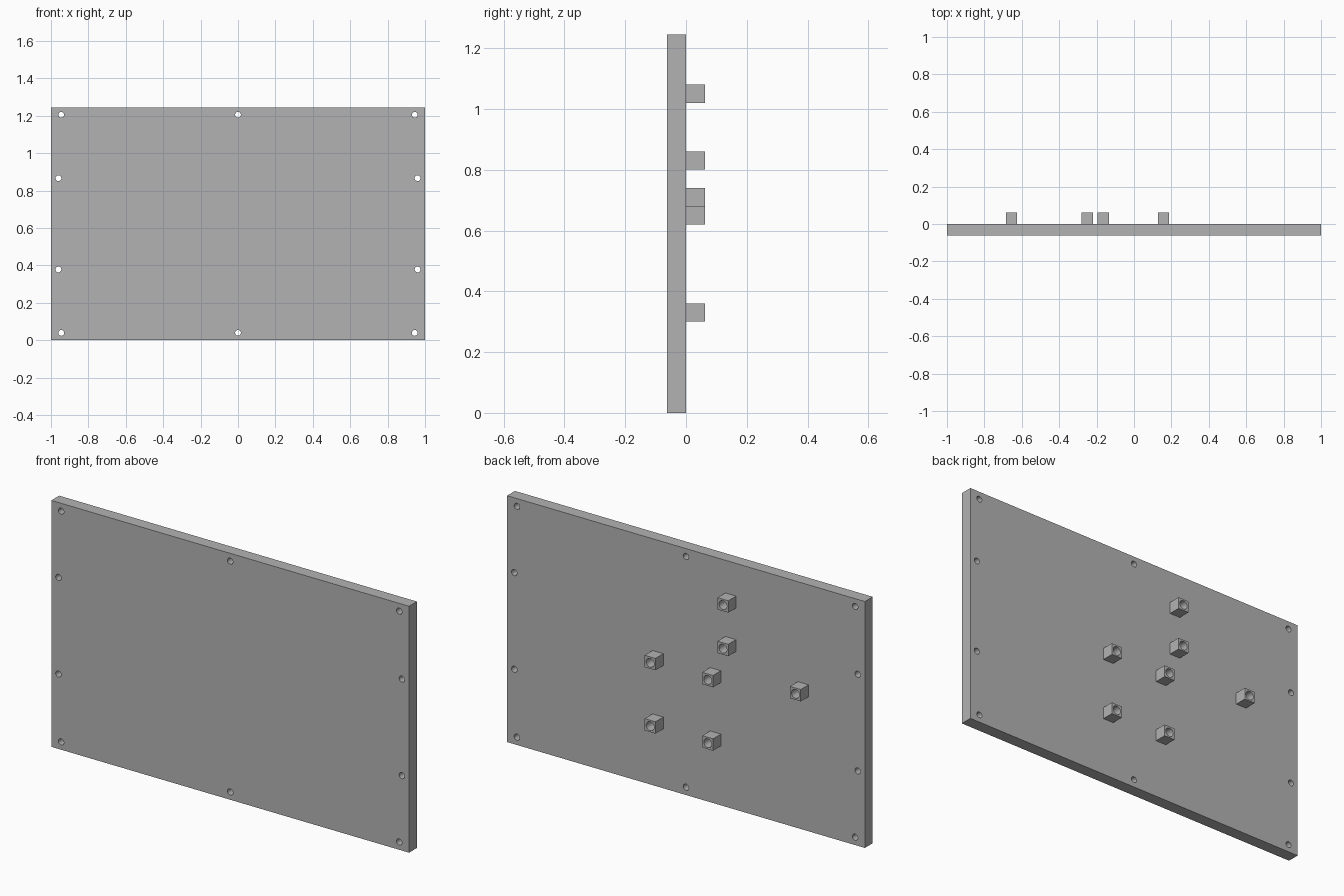
import bpy
import bmesh
from math import radians
from mathutils import Matrix, Vector

cube = bpy.data.objects.get("Cube")
if cube:
    bpy.data.objects.remove(cube, do_unlink=True)

WIDTH, HEIGHT, DEPTH = 2.0, 1.245, 0.0625
BLOCK = 0.06

grey = bpy.data.materials.new("plain grey")
grey.use_nodes = True
colour = (0.45, 0.45, 0.45, 1)
grey.diffuse_color = colour
grey.node_tree.nodes["Principled BSDF"].inputs["Base Color"].default_value = colour


def finish(name, bm):
    mesh = bpy.data.meshes.new(name)
    bm.to_mesh(mesh)
    bm.free()
    mesh.materials.append(grey)
    obj = bpy.data.objects.new(name, mesh)
    bpy.context.collection.objects.link(obj)
    return obj


def box(name, centre, size):
    bm = bmesh.new()
    bmesh.ops.create_cube(bm, size=1, matrix=Matrix.Translation(centre) @ Matrix.Diagonal((*size, 1)))
    return finish(name, bm)


def drill(obj, points, radius, y, length):
    """Cut round holes running along y at the given (x, z) points."""
    bm = bmesh.new()
    for x, z in points:
        bmesh.ops.create_cone(
            bm, cap_ends=True, segments=32, radius1=radius, radius2=radius, depth=length,
            matrix=Matrix.Translation((x, y, z)) @ Matrix.Rotation(radians(90), 4, "X"))
    cutter = finish("hole_cutter", bm)
    cutter.hide_render = True
    mod = obj.modifiers.new("holes", "BOOLEAN")
    mod.operation, mod.solver, mod.object = "DIFFERENCE", "EXACT", cutter
    bpy.ops.object.select_all(action="DESELECT")
    obj.select_set(True)
    bpy.context.view_layer.objects.active = obj
    bpy.ops.object.modifier_apply(modifier=mod.name)
    bpy.data.objects.remove(cutter, do_unlink=True)
    bpy.ops.object.shade_smooth_by_angle(angle=radians(30))


# Panel with mounting holes mirrored about its centre
panel = box("panel", Vector((0, -DEPTH / 2, HEIGHT / 2)), (WIDTH, DEPTH, HEIGHT))
holes = {(sx * x, HEIGHT / 2 + sz * z)
         for x, z in ((0.945, 0.583), (0.96, 0.244), (0, 0.583))
         for sx in (-1, 1) for sz in (-1, 1)}
drill(panel, sorted(holes), 0.0155, -DEPTH / 2, DEPTH * 2)

# Hollow square sockets on the back
sockets = ((-0.25, 1.05), (-0.25, 0.83), (0.157, 0.65), (0.157, 0.33),
           (-0.165, 0.65), (-0.165, 0.33), (-0.655, 0.71))
for i, (x, z) in enumerate(sockets, 1):
    socket = box(f"socket_{i}", Vector((x, DEPTH / 2, z)), (BLOCK, DEPTH, BLOCK))
    drill(socket, [(x, z)], 0.022, DEPTH / 2, DEPTH * 2)
